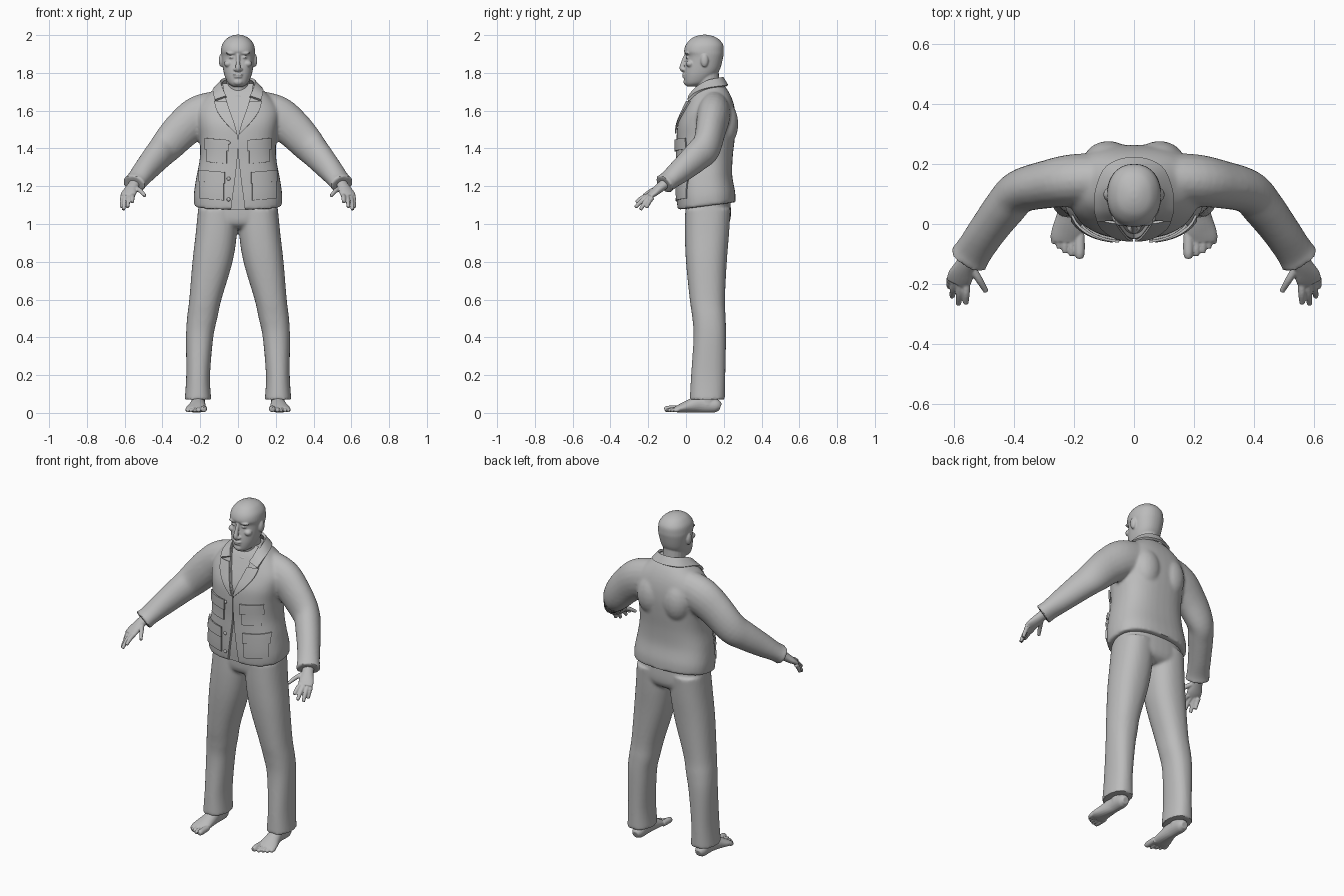
import bpy, bmesh, math
from mathutils import Vector, Matrix

if "Cube" in bpy.data.objects:
    bpy.data.objects.remove(bpy.data.objects["Cube"])

GREY = (0.5, 0.5, 0.5, 1)
mat = bpy.data.materials.new("plain grey")
mat.use_nodes = True
mat.diffuse_color = GREY
mat.node_tree.nodes["Principled BSDF"].inputs["Base Color"].default_value = GREY


def spline(rows, steps=5):
    """Catmull-Rom through rows of equal length."""
    out = []
    for i in range(len(rows) - 1):
        a, b, c, d = (rows[max(i - 1, 0)], rows[i], rows[i + 1], rows[min(i + 2, len(rows) - 1)])
        for k in range(steps):
            t = k / steps
            out.append([q + t / 2 * (r - p + t * (2*p - 5*q + 4*r - s + t * (3*q - p - 3*r + s)))
                        for p, q, r, s in zip(a, b, c, d)])
    return out + [list(rows[-1])]


def loft(bm, rings):
    vs = [[bm.verts.new(p) for p in r] for r in rings]
    n = len(vs[0])
    for a, b in zip(vs, vs[1:]):
        for i in range(n):
            bm.faces.new((a[i], a[(i + 1) % n], b[(i + 1) % n], b[i]))
    bm.faces.new(vs[0])
    bm.faces.new(vs[-1])


def slabs(bm, rows, power=2.3, tilt=None, n=40):
    """Stack of rounded horizontal sections: z, centre x, half width, front y, back y."""
    rings = []
    for z, cx, hw, yf, yb in rows:
        ring = []
        for i in range(n):
            a = 2 * math.pi * i / n
            c, s = math.cos(a), math.sin(a)
            x = cx + hw * math.copysign(abs(c) ** (2 / power), c)
            y = (yf + yb) / 2 + (yb - yf) / 2 * math.copysign(abs(s) ** (2 / power), s)
            ring.append((x, y, z + (tilt(y, z) if tilt else 0)))
        rings.append(ring)
    loft(bm, rings)


def tube(bm, rows, side=1, n=20):
    """Swept oval: x, y, z, horizontal radius, vertical radius."""
    rows = spline([(side * r[0], *r[1:]) for r in rows])
    pts = [Vector(r[:3]) for r in rows]
    rings = []
    for i, p in enumerate(pts):
        t = (pts[min(i + 1, len(pts) - 1)] - pts[max(i - 1, 0)]).normalized()
        ref = Vector((0, 0, 1)) if abs(t.z) < 0.85 else Vector((0, 1, 0))
        u = t.cross(ref).normalized()
        v = u.cross(t)
        ra, rb = rows[i][3:]
        rings.append([p + u * ra * math.cos(k * math.tau / n) + v * rb * math.sin(k * math.tau / n)
                      for k in range(n)])
    loft(bm, rings)


def blob(bm, loc, size):
    m = Matrix.Translation(loc) @ Matrix.Diagonal((*size, 1))
    bmesh.ops.create_uvsphere(bm, u_segments=20, v_segments=12, radius=1, matrix=m)


def make(name, bm):
    bmesh.ops.recalc_face_normals(bm, faces=bm.faces)
    me = bpy.data.meshes.new(name)
    bm.to_mesh(me)
    bm.free()
    me.materials.append(mat)
    ob = bpy.data.objects.new(name, me)
    bpy.context.collection.objects.link(ob)
    return ob


def bake(ob, angle=40):
    """Apply the modifiers and shade smooth."""
    bpy.ops.object.select_all(action='DESELECT')
    ob.select_set(True)
    bpy.context.view_layer.objects.active = ob
    bpy.ops.object.convert(target='MESH')
    bpy.ops.object.shade_smooth_by_angle(angle=math.radians(angle))


def fuse(name, bm, voxel, rounds=4, cutter=None):
    """Melt overlapping volumes into one skin."""
    ob = make(name, bm)
    m = ob.modifiers.new("fuse", 'REMESH')
    m.mode, m.voxel_size = 'VOXEL', voxel
    m = ob.modifiers.new("soften", 'SMOOTH')
    m.factor, m.iterations = 0.5, rounds
    if cutter:
        m = ob.modifiers.new("opening", 'BOOLEAN')
        m.operation, m.object = 'DIFFERENCE', cutter
    bake(ob)
    return ob


def sheet(name, grid, thick=0.008):
    bm = bmesh.new()
    vs = [[bm.verts.new(p) for p in r] for r in grid]
    for a, b in zip(vs, vs[1:]):
        for i in range(len(a) - 1):
            bm.faces.new((a[i], a[i + 1], b[i + 1], b[i]))
    ob = make(name, bm)
    m = ob.modifiers.new("cloth", 'SOLIDIFY')
    m.thickness, m.offset = thick, 0
    bake(ob)


SIDES = (("left", 1), ("right", -1))

# Jacket body and sleeves
TORSO = spline([(1.085, 0, .232, -.045, .262), (1.15, 0, .234, -.05, .26), (1.25, 0, .22, -.05, .245),
                (1.35, 0, .202, -.048, .247), (1.45, 0, .203, -.05, .258), (1.53, 0, .215, -.043, .264),
                (1.6, 0, .22, -.015, .26), (1.66, 0, .185, .012, .245), (1.71, 0, .13, .032, .22),
                (1.745, 0, .09, .05, .19)])
POWER = 2.5


def front(x, z):
    """Front surface of the jacket."""
    for a, b in zip(TORSO, TORSO[1:]):
        if z <= b[0]:
            break
    t = min(max((z - a[0]) / (b[0] - a[0]), 0), 1)
    hw, yf, yb = (a[i] + (b[i] - a[i]) * t for i in (2, 3, 4))
    k = max(1 - (abs(x) / hw) ** POWER, 0) ** (1 / POWER)
    return (yf + yb) / 2 - (yb - yf) / 2 * k


bm = bmesh.new()
for z, g in spline([(1.04, .04), (1.1, .034), (1.25, .014), (1.36, .003), (1.47, .003),
                    (1.56, .03), (1.68, .068), (1.78, .085)], 4):
    pass
gaps = spline([(1.04, .04), (1.1, .034), (1.25, .014), (1.36, .003), (1.47, .003),
               (1.56, .03), (1.68, .068), (1.78, .085)], 4)
loft(bm, [[(-g, -.2, z), (g, -.2, z), (g, front(g, z) + .016, z), (-g, front(g, z) + .016, z)]
          for z, g in gaps])
opening = make("opening_cutter", bm)
opening.hide_render = True

bm = bmesh.new()
slabs(bm, TORSO, POWER, lambda y, z: .13 * (y - .03) * max(0, 1 - (z - 1.085) / .2))
for _, s in SIDES:
    blob(bm, (s * .085, .205, 1.53), (.085, .072, .12))
    tube(bm, [(.08, .15, 1.60, .085, .11), (.2, .145, 1.57, .088, .112), (.29, .132, 1.505, .08, .102),
              (.38, .108, 1.41, .073, .09), (.43, .055, 1.355, .07, .08), (.49, -.025, 1.285, .064, .066),
              (.535, -.092, 1.23, .063, .052), (.552, -.118, 1.21, .069, .056)], s)
fuse("jacket", bm, .009, 6, opening)
bpy.data.objects.remove(opening)

# Lapels, pockets and buttons lie on the jacket front
for side, s in SIDES:
    rows = spline([(1.48, .004, .012), (1.54, .022, .07), (1.6, .044, .112), (1.65, .06, .125)], 4)
    sheet(side + "_lapel", [[(s * x, front(x, z) - .006, z)
                             for x in (a + (b - a) * i / 5 for i in range(6))] for z, a, b in rows])
    for part, x0, x1, z0, z1, off in (("chest_pocket", .06, .165, 1.32, 1.42, .003),
                                      ("chest_flap", .05, .175, 1.385, 1.445, .010),
                                      ("hip_pocket", .075, .2, 1.125, 1.24, .004),
                                      ("hip_flap", .07, .207, 1.215, 1.275, .011)):
        sheet(side + "_" + part, [[(s * x, front(x, z) - off, z + .08 * (x - x0))
                                   for x in (x0 + (x1 - x0) * i / 10 for i in range(11))]
                                  for z in (z0 + (z1 - z0) * j / 5 for j in range(6))])
for i, z in enumerate((1.13, 1.24, 1.43)):
    bm = bmesh.new()
    blob(bm, (-.05, front(.05, z) - .003, z), (.01, .006, .01))
    bake(make(f"button_{i + 1}", bm))

# Collar, from the front notch round the back of the neck
half = [(.062, .018, 1.675, .122, .012, 1.655), (.08, .05, 1.715, .13, .05, 1.69),
        (.086, .11, 1.755, .125, .11, 1.715), (.06, .17, 1.77, .088, .19, 1.728),
        (0, .192, 1.775, 0, .218, 1.732)]
half += [(-a, b, c, -d, e, f) for a, b, c, d, e, f in half[-2::-1]]
sheet("collar", [[Vector(r[:3]).lerp(Vector(r[3:]), k / 3) for k in range(4)] for r in spline(half)], .014)

# Shirt neckband
bpy.ops.mesh.primitive_torus_add(location=(0, .108, 1.695), rotation=(.35, 0, 0),
                                 major_radius=.067, minor_radius=.009)
band = bpy.context.object
band.name = "shirt_neckband"
band.data.materials.append(mat)
bake(band)

# Trousers
bm = bmesh.new()
slabs(bm, spline([(.975, 0, .17, .04, .19), (1.0, 0, .2, .008, .225), (1.05, 0, .213, -.002, .238),
                  (1.16, 0, .2, 0, .232)]), 2.4)
for _, s in SIDES:
    leg = [(.07, .212, .07, .02, .206), (.2, .211, .063, .027, .208), (.4, .203, .072, .04, .212),
           (.5, .19, .08, .034, .21), (.6, .173, .085, .02, .206), (.8, .135, .106, 0, .216),
           (.95, .115, .109, -.006, .228), (1.08, .108, .103, -.004, .236)]
    slabs(bm, spline([(z, s * cx, *r) for z, cx, *r in leg]))
fuse("trousers", bm, .009, 4)

# Head with face, ears and neck
bm = bmesh.new()
slabs(bm, spline([(1.728, 0, .028, .005, .06), (1.745, 0, .052, -.006, .11), (1.78, 0, .069, -.01, .15),
                  (1.82, 0, .079, -.008, .18), (1.885, 0, .088, .002, .197), (1.915, 0, .09, -.01, .2),
                  (1.95, 0, .084, 0, .196), (1.98, 0, .062, .026, .172), (1.995, 0, .036, .055, .142),
                  (2.002, 0, .012, .085, .112)]), 2.2)
tube(bm, [(0, .135, 1.6, .075, .07), (0, .118, 1.7, .062, .062), (0, .108, 1.82, .062, .065)])
tube(bm, [(0, .0, 1.895, .009, .01), (0, -.014, 1.855, .011, .012), (0, -.022, 1.825, .014, .013),
          (0, -.012, 1.81, .01, .01)])
blob(bm, (0, -.010, 1.792), (.027, .012, .006))
blob(bm, (0, -.008, 1.779), (.023, .011, .006))
blob(bm, (0, .002, 1.752), (.026, .016, .018))
for _, s in SIDES:
    blob(bm, (s * .014, -.012, 1.818), (.01, .012, .009))
    blob(bm, (s * .036, .007, 1.904), (.03, .015, .008))
    blob(bm, (s * .034, .009, 1.882), (.015, .011, .007))
    blob(bm, (s * .052, .022, 1.848), (.022, .022, .018))
    blob(bm, (s * .088, .098, 1.866), (.014, .021, .035))
fuse("head", bm, .0045, 3)

# Hands and feet
for side, s in SIDES:
    bm = bmesh.new()
    tube(bm, [(.535, -.09, 1.23, .032, .028), (.56, -.135, 1.195, .033, .025),
              (.577, -.172, 1.165, .042, .02), (.587, -.197, 1.146, .04, .014)], s)
    for base, tip in (((.558, -.2, 1.15), (.56, -.265, 1.115)), ((.578, -.2, 1.145), (.585, -.268, 1.088)),
                      ((.597, -.192, 1.14), (.606, -.242, 1.075)), ((.611, -.178, 1.14), (.615, -.21, 1.085)),
                      ((.54, -.145, 1.19), (.492, -.225, 1.148))):
        a, b = Vector(base), Vector(tip)
        mid = a.lerp(b, .5) + Vector((0, 0, .006))
        tube(bm, [(*a, .013, .013), (*mid, .012, .012), (*b, .009, .009)], s)
    fuse(side + "_hand", bm, .004, 2)

    bm = bmesh.new()
    tube(bm, [(.21, .182, .03, .02, .02), (.21, .155, .038, .034, .037), (.21, .08, .047, .036, .046),
              (.215, .02, .036, .045, .035), (.222, -.03, .024, .054, .023), (.223, -.058, .018, .05, .014)], s)
    tube(bm, [(.21, .115, .04, .036, .045), (.21, .117, .15, .036, .042)], s)
    for x, tip, r in ((.181, -.114, .017), (.208, -.106, .012), (.23, -.096, .012),
                      (.25, -.082, .011), (.267, -.066, .011)):
        tube(bm, [(x, -.035, .022, r, r), (x, tip + .02, r + .004, r, r), (x, tip, r, r * .7, r * .7)], s)
    fuse(side + "_foot", bm, .004, 2)
